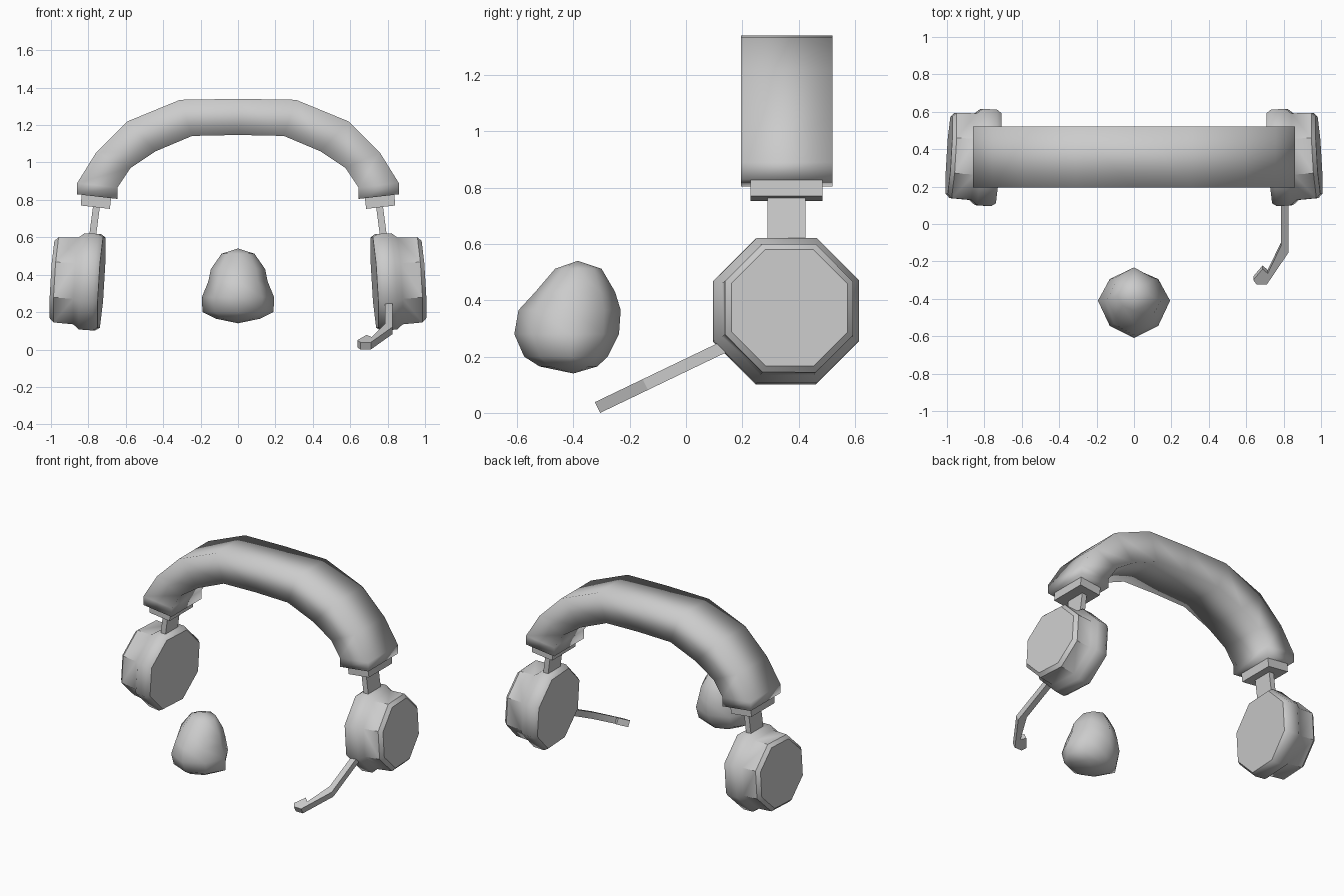
import bpy
import math
import bmesh
from mathutils import Vector

if "Cube" in bpy.data.objects:
    bpy.data.objects.remove(bpy.data.objects["Cube"])


def make(name, rings, angle, mirror=False):
    """Skin a list of vertex rings (a one-point ring becomes a tip)."""
    bm = bmesh.new()
    loops = [[bm.verts.new(p) for p in r] for r in rings]
    for a, b in zip(loops, loops[1:]):
        n = max(len(a), len(b))
        for i in range(n):
            j = (i + 1) % n
            if len(a) == 1:
                bm.faces.new((a[0], b[i], b[j]))
            elif len(b) == 1:
                bm.faces.new((a[i], a[j], b[0]))
            else:
                bm.faces.new((a[i], a[j], b[j], b[i]))
    for cap in (loops[0], loops[-1]):
        if len(cap) > 2:
            bm.faces.new(cap)
    bmesh.ops.recalc_face_normals(bm, faces=bm.faces)
    me = bpy.data.meshes.new(name)
    bm.to_mesh(me)
    bm.free()
    me.shade_smooth()
    me.set_sharp_from_angle(angle=math.radians(angle))
    ob = bpy.data.objects.new(name, me)
    bpy.context.collection.objects.link(ob)
    if mirror:
        ob.modifiers.new("mirror", 'MIRROR').use_mirror_merge = False
    return ob


def slab(name, quad, y0, y1):
    """Prism of an x-z outline between two y values, mirrored across x."""
    return make(name, [[(x, y, z) for x, z in quad] for y in (y0, y1)], 30, True)


# Padded headband: pairs of outer and inner points (x, z)
half = [((0.86, 0.83), (0.645, 0.805)), ((0.86, 0.89), (0.645, 0.865)),
        ((0.757, 1.055), (0.575, 0.97)), ((0.59, 1.22), (0.44, 1.06)),
        ((0.31, 1.335), (0.245, 1.142))]
pairs = half + [((0, 1.34), (0, 1.147))]
pairs += [((-o[0], o[1]), (-i[0], i[1])) for o, i in reversed(half)]
make("headband", [[(o[0], 0.195, o[1]), (o[0], 0.52, o[1]),
                   (i[0], 0.52, i[1]), (i[0], 0.195, i[1])] for o, i in pairs], 95)

# Collars and stems under the band ends
slab("band_collar", [(0.675, 0.84), (0.835, 0.85), (0.84, 0.77), (0.685, 0.752)], 0.23, 0.485)
slab("slider_stem", [(0.735, 0.79), (0.772, 0.79), (0.802, 0.56), (0.765, 0.56)], 0.29, 0.425)

# Eight-sided ear cups: (distance outward, radius) along a slightly tilted axis
axis = Vector((1, 0.06, 0.06)).normalized()
u = Vector((0, 1, 0))
u = (u - axis * u.dot(axis)).normalized()
v = axis.cross(u)
centre = Vector((0.73, 0.352, 0.358))
rings = []
for d, r in [(0, 0.262), (0.025, 0.28), (0.1, 0.279), (0.132, 0.251), (0.238, 0.247), (0.26, 0.224)]:
    angles = [math.radians(22.5 + 45 * k) for k in range(8)]
    rings.append([centre + axis * d + (u * math.cos(a) + v * math.sin(a)) * r for a in angles])
make("ear_cup", rings, 40, True)

# Microphone boom: bent flat outline (x, y) lying on a sloped plane
outline = [(0.785, 0.2), (0.785, -0.1), (0.715, -0.245), (0.687, -0.222), (0.638, -0.28),
           (0.655, -0.305), (0.71, -0.305), (0.825, -0.135), (0.825, 0.2)]
low = [Vector((x, y, 0.0 + (y + 0.305) * 0.48)) for x, y in outline]
make("microphone_boom", [low, [p + Vector((0, -0.019, 0.038)) for p in low]], 30)

# Rounded nose: (z, front y, back y, half width) rings with eight sides
rings = [[(0, -0.385, 0.54)]]
for z, yf, yb, w in [(0.512, -0.465, -0.3, 0.088), (0.43, -0.535, -0.252, 0.145),
                     (0.365, -0.595, -0.232, 0.158), (0.28, -0.61, -0.238, 0.193),
                     (0.2, -0.575, -0.278, 0.19), (0.165, -0.52, -0.315, 0.12)]:
    mid = -0.41 if z < 0.5 else -0.385
    ring = []
    for k in range(8):
        a = k * math.pi / 4
        f = 1 if k % 2 == 0 else 0.95
        depth = (yb - mid) if math.sin(a) > 0 else (mid - yf)
        ring.append((w * f * math.cos(a), mid + depth * f * math.sin(a), z))
    rings.append(ring)
rings.append([(0, -0.4, 0.14)])
make("nose", rings, 60)
